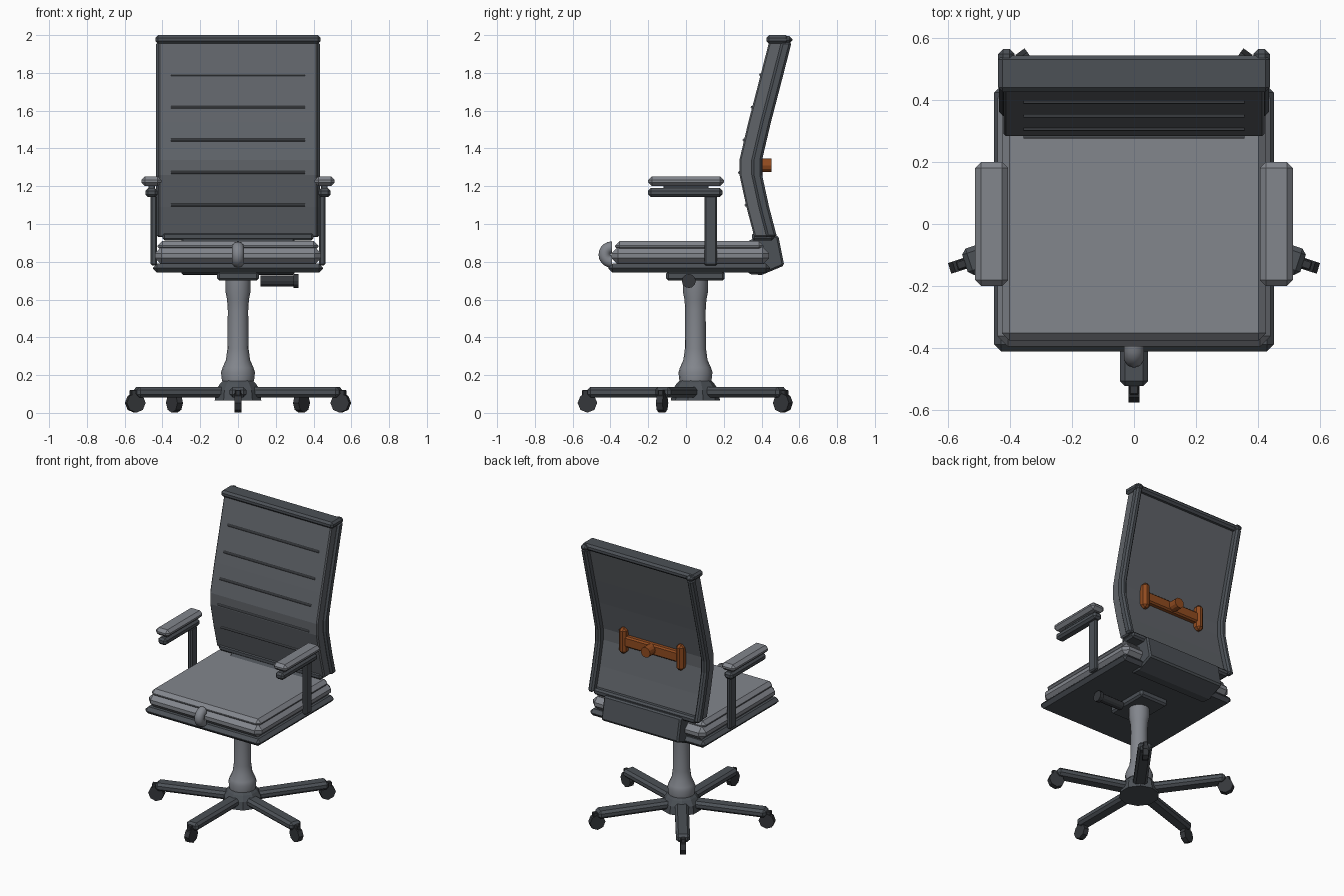
import bpy, bmesh, math
from mathutils import Matrix, Vector

if "Cube" in bpy.data.objects:
    bpy.data.objects.remove(bpy.data.objects["Cube"])

CY = 0.05  # column axis in y


def material(name, r, g, b):
    m = bpy.data.materials.new(name)
    m.diffuse_color = (r, g, b, 1)
    m.use_nodes = True
    m.node_tree.nodes["Principled BSDF"].inputs["Base Color"].default_value = m.diffuse_color
    return m


LIGHT = material("light_grey", .225, .238, .265)
MESH = material("back_fabric", .115, .125, .14)
DARK = material("dark_grey", .072, .082, .094)
BLACK = material("near_black", .035, .038, .043)
ORANGE = material("orange", .28, .07, .014)


def finish(name, bm, mat, bevel=0, mirror=False, smooth=False):
    bmesh.ops.recalc_face_normals(bm, faces=bm.faces)
    me = bpy.data.meshes.new(name)
    bm.to_mesh(me)
    bm.free()
    me.materials.append(mat)
    ob = bpy.data.objects.new(name, me)
    bpy.context.collection.objects.link(ob)
    if bevel:
        m = ob.modifiers.new("Bevel", 'BEVEL')
        m.width, m.segments, m.limit_method = bevel, 1, 'ANGLE'
    if mirror:
        ob.modifiers.new("Mirror", 'MIRROR')
    if smooth:
        bpy.context.view_layer.objects.active = ob
        ob.select_set(True)
        bpy.ops.object.shade_smooth_by_angle(angle=math.radians(40))
        ob.select_set(False)
    return ob


def box(name, mat, x, y, z, bevel=0.01, **kw):
    bm = bmesh.new()
    bmesh.ops.create_cube(bm, size=1)
    for v in bm.verts:
        v.co = Vector([a + (b - a) * (c + 0.5) for (a, b), c in zip((x, y, z), v.co)])
    return finish(name, bm, mat, bevel, **kw)


def extrude_x(name, mat, pts, x0, x1, bevel=0.01, **kw):
    """Extrude a (y, z) outline along x."""
    bm = bmesh.new()
    f = bm.faces.new([bm.verts.new((x0, y, z)) for y, z in pts])
    ext = bmesh.ops.extrude_face_region(bm, geom=[f])["geom"]
    for v in ext:
        if isinstance(v, bmesh.types.BMVert):
            v.co.x = x1
    return finish(name, bm, mat, bevel, **kw)


def cylinder(name, mat, p0, p1, r, sides=12, **kw):
    p0, p1 = Vector(p0), Vector(p1)
    d = p1 - p0
    bm = bmesh.new()
    place = Matrix.Translation((p0 + p1) / 2) @ d.to_track_quat('Z', 'X').to_matrix().to_4x4()
    bmesh.ops.create_cone(bm, cap_ends=True, segments=sides, radius1=r, radius2=r,
                          depth=d.length, matrix=place)
    return finish(name, bm, mat, **kw)


def skin(name, mat, rings, **kw):
    """Join rings of points into a capped tube."""
    bm = bmesh.new()
    rings = [[bm.verts.new(p) for p in ring] for ring in rings]
    n = len(rings[0])
    for a, b in zip(rings, rings[1:]):
        for i in range(n):
            j = (i + 1) % n
            bm.faces.new((a[i], a[j], b[j], b[i]))
    bm.faces.new(rings[0])
    bm.faces.new(rings[-1])
    return finish(name, bm, mat, **kw)


def lathe(name, mat, prof, sides, turn=0, **kw):
    """Revolve (radius, z) points about the column axis."""
    angles = [turn + math.tau * i / sides for i in range(sides)]
    return skin(name, mat, [[(r * math.cos(a), CY + r * math.sin(a), z) for a in angles]
                            for r, z in prof], **kw)


# Star base: hub, five legs and casters
lathe("hub", DARK, [(.13, .065), (.122, .12), (.10, .155), (.075, .18)], 10, math.radians(18))
for i in range(5):
    place = Matrix.Translation((0, CY, 0)) @ Matrix.Rotation(math.radians(72 * i), 4, 'Z')
    parts = [
        box(f"leg_{i}", DARK, (-.045, .045), (-.572, -.07), (.082, .137), .016),
        box(f"caster_fork_{i}", BLACK, (-.015, .015), (-.6, -.54), (.07, .122), .004),
        cylinder(f"caster_wheel_{i}", BLACK, (-.018, -.572, .053), (.018, -.572, .053), .052, 8),
    ]
    for p in parts:
        p.matrix_world = place

# Gas column
lathe("column", LIGHT, [(.085, .17), (.09, .215), (.082, .24), (.064, .28), (.056, .34),
                        (.054, .54), (.058, .60), (.066, .64), (.067, .71)], 16, smooth=True)

# Tilt mechanism and lever
box("tilt_mechanism", DARK, (-.11, .11), (-.105, .205), (.70, .75), .012)
cylinder("tilt_lever", BLACK, (.12, .015, .698), (.30, .015, .698), .029)
cylinder("lever_cap", BLACK, (.295, .015, .698), (.32, .015, .698), .037)

# Seat pan and two-layer cushion
box("seat_pan", DARK, (-.45, .45), (-.41, .445), (.742, .79), .022)
box("seat_cushion", LIGHT, (-.44, .44), (-.395, .44), (.785, .88), .035)
box("seat_top_pad", LIGHT, (-.425, .425), (-.375, .41), (.855, .91), .024)

# Half-ring pull at the seat front
rings = []
for i in range(11):
    a = math.radians(90 + 18 * i)
    ring = []
    for k in range(10):
        t = math.tau * k / 10
        r = .038 + .032 * math.cos(t)
        ring.append((.033 * math.sin(t), -.393 + r * math.cos(a), .838 + r * math.sin(a)))
    rings.append(ring)
skin("seat_pull", LIGHT, rings, smooth=True)

# Curved backrest: panel, side rails and ribs follow one profile
BACK = [(.362, .93), (.32, 1.09), (.283, 1.26), (.283, 1.34), (.33, 1.54), (.377, 1.72), (.44, 1.965)]


def strip(a, b):
    return [(y + a, z) for y, z in BACK] + [(y + b, z) for y, z in reversed(BACK)]


def back_y(z):
    for (y0, z0), (y1, z1) in zip(BACK, BACK[1:]):
        if z0 <= z <= z1:
            return y0 + (y1 - y0) * (z - z0) / (z1 - z0)


extrude_x("back_panel", MESH, strip(0, .075), -.42, .42, .008)
extrude_x("back_rail", DARK, strip(.065, .12), .392, .434, .012, mirror=True)
for i in range(5):
    z = 1.10 + .1725 * i
    y = back_y(z)
    cylinder(f"back_rib_{i}", MESH, (-.355, y, z), (.355, y, z), .008, 8)
box("back_top_bar", DARK, (-.437, .437), (.425, .543), (1.955, 2.0), .014)
box("back_top_cap", DARK, (.384, .437), (.50, .563), (1.955, 1.995), .016, mirror=True)

# Back mount below the panel
box("back_lower_bar", DARK, (-.40, .40), (.35, .465), (.912, .956), .012)
extrude_x("back_bracket", DARK,
          [(.33, .735), (.40, .73), (.52, .78), (.488, .94), (.37, .93), (.31, .90)], -.30, .30, .01)

# Armrests
box("arm_post", DARK, (.43, .462), (.098, .165), (.78, 1.15), .008, mirror=True)
box("arm_support", DARK, (.425, .49), (-.2, .192), (1.142, 1.19), .014, mirror=True)
box("arm_neck", DARK, (.44, .475), (-.12, .12), (1.18, 1.21), .004, mirror=True)
box("arm_pad", LIGHT, (.405, .512), (-.2, .2), (1.2, 1.252), .02, mirror=True)

# Orange lumbar adjuster on the rear of the panel
box("lumbar_bar", ORANGE, (-.22, .22), (.34, .393), (1.27, 1.345), .01)
box("lumbar_end", ORANGE, (.195, .25), (.34, .405), (1.22, 1.40), .018, mirror=True)
cylinder("lumbar_knob", ORANGE, (0, .37, 1.31), (0, .452, 1.31), .036, 12)
